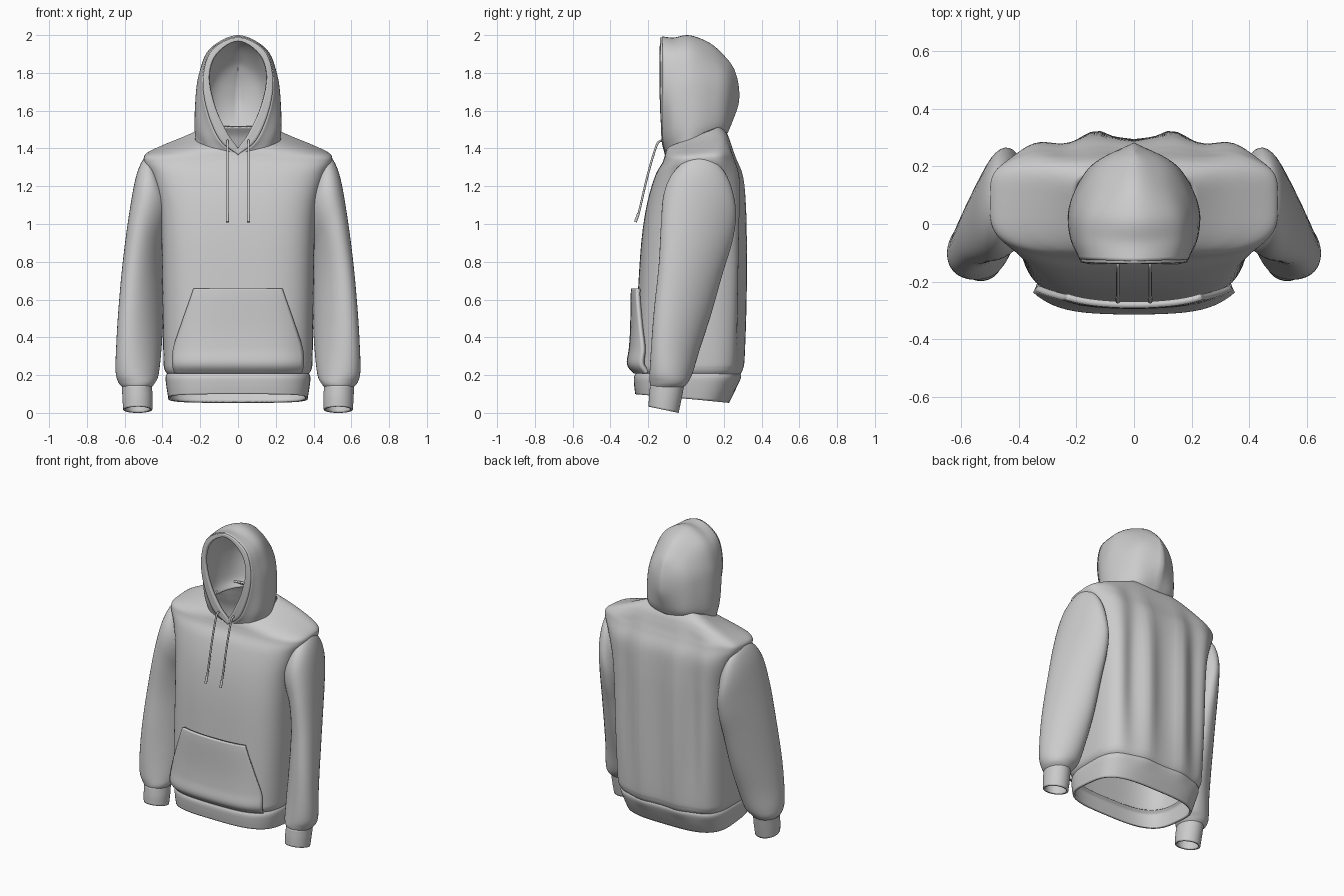
import bpy, bmesh
from math import sin, cos, pi, copysign
from mathutils import Vector


def spline(pts, n):
    """Smooth curve through points, n steps per span."""
    p = [Vector(q) for q in pts]
    p = [p[0] * 2 - p[1]] + p + [p[-1] * 2 - p[-2]]
    out = []
    for i in range(1, len(p) - 2):
        a, b, c, d = p[i - 1:i + 3]
        for k in range(n):
            t = k / n
            out.append(0.5 * (2 * b + (c - a) * t + (2 * a - 5 * b + 4 * c - d) * t * t
                              + (3 * b - a - 3 * c + d) * t ** 3))
    return out + [p[-2]]


def loft(name, rows, closed=True, steps=6, thickness=0.01, mirror=False):
    """Skin of cloth through matching rows of points."""
    cols = [spline(c, steps) for c in zip(*rows)]
    bm = bmesh.new()
    grid = [[bm.verts.new(v) for v in col] for col in cols]
    n = len(grid)
    for i in range(n if closed else n - 1):
        a, b = grid[i], grid[(i + 1) % n]
        for j in range(len(a) - 1):
            bm.faces.new((a[j], b[j], b[j + 1], a[j + 1]))
    bmesh.ops.remove_doubles(bm, verts=bm.verts, dist=0.0005)
    bmesh.ops.recalc_face_normals(bm, faces=bm.faces)
    mesh = bpy.data.meshes.new(name)
    bm.to_mesh(mesh)
    bm.free()
    ob = bpy.data.objects.new(name, mesh)
    bpy.context.collection.objects.link(ob)
    bpy.ops.object.select_all(action='DESELECT')
    ob.select_set(True)
    bpy.context.view_layer.objects.active = ob
    bpy.ops.object.shade_smooth_by_angle(angle=1.0)
    if mirror:
        ob.modifiers.new("mirror", 'MIRROR').use_mirror_merge = False
    sol = ob.modifiers.new("cloth", 'SOLIDIFY')
    sol.thickness, sol.offset = thickness, 0
    return ob


def power(v, e):
    return copysign(abs(v) ** e, v)


def body_ring(z, hx, yf, yb, tilt=0.0, n=96):
    """Boxy oval with soft vertical folds across the back."""
    up = min(1, max(0, (z - 0.14) / 1.27))
    fold = 0.02 * max(0, sin(pi * up)) ** 0.7
    ring = []
    for k in range(n):
        a = 2 * pi * k / n
        e = 0.56 - 0.14 * up if sin(a) > 0 else 0.6
        x, s = hx * power(cos(a), 0.6), power(sin(a), e)
        y = (yf + yb) / 2 + (yb - yf) / 2 * s
        if s > 0:
            y += s * fold * cos(2 * pi * (abs(x) - 0.13) / 0.22)
        ring.append((x, y, z + tilt * s))
    return ring


def arm_ring(xo, zo, xi, zi, yf, yb, tilt=0.0, turn=0.0, n=40):
    """Oval between an outer and an inner arm point, turned forward."""
    ring = []
    for k in range(n):
        a = 2 * pi * k / n
        c, s = cos(a), sin(a)
        ring.append(((xo + xi) / 2 + (xo - xi) / 2 * c,
                     (yf + yb) / 2 + (yb - yf) / 2 * sin(a - turn),
                     (zo + zi) / 2 + (zo - zi) / 2 * c + tilt * s))
    return ring


# Torso with shoulders and open neck
loft("torso", [body_ring(*r) for r in [
    (0.205, 0.368, -0.258, 0.280), (0.235, 0.385, -0.270, 0.292),
    (0.30, 0.390, -0.268, 0.298), (0.60, 0.395, -0.252, 0.300),
    (0.90, 0.400, -0.232, 0.300), (1.10, 0.415, -0.203, 0.298),
    (1.25, 0.455, -0.160, 0.288), (1.33, 0.492, -0.122, 0.258, 0.01),
    (1.367, 0.480, -0.110, 0.244, 0.015), (1.402, 0.390, -0.105, 0.230, 0.03),
    (1.43, 0.300, -0.100, 0.215, 0.042), (1.46, 0.205, -0.093, 0.185, 0.055)]])

# Ribbed waistband, lower at the back
loft("waistband", [body_ring(*r) for r in [
    (0.078, 0.362, -0.262, 0.222, -0.022), (0.14, 0.372, -0.268, 0.258, -0.01),
    (0.19, 0.376, -0.268, 0.282), (0.215, 0.362, -0.250, 0.270)]], thickness=0.014)

# Sleeves
loft("sleeve", [arm_ring(*r) for r in [
    (0.455, 1.33, 0.33, 1.03, -0.03, 0.17), (0.492, 1.345, 0.37, 1.0, -0.09, 0.23),
    (0.535, 1.25, 0.38, 0.93, -0.118, 0.26, 0, 0.2),
    (0.572, 1.05, 0.39, 0.85, -0.128, 0.24, 0, 0.4),
    (0.605, 0.80, 0.395, 0.72, -0.14, 0.19, 0, 0.5),
    (0.628, 0.55, 0.40, 0.52, -0.165, 0.13, 0, 0.5),
    (0.64, 0.35, 0.41, 0.34, -0.18, 0.07, 0, 0.4),
    (0.643, 0.22, 0.425, 0.205, -0.188, 0.03, 0, 0.2),
    (0.63, 0.165, 0.445, 0.16, -0.187, 0.005), (0.605, 0.135, 0.465, 0.135, -0.18, -0.02)]],
    mirror=True)

# Ribbed cuffs
loft("cuff", [arm_ring(*r) for r in [
    (0.602, 0.017, 0.46, 0.017, -0.192, -0.045, -0.016),
    (0.606, 0.08, 0.458, 0.08, -0.190, -0.030, -0.008),
    (0.608, 0.145, 0.462, 0.145, -0.184, -0.016)]], mirror=True, thickness=0.012)


def arch(half):
    """Half arch from neck to crown, smoothed and mirrored."""
    full = half + [(-x, y, z) for x, y, z in half[-2::-1]]
    return spline(full, 6)


# Hood: arches from the face opening to the seam at the back of the head
opening = [(0, -.100, 1.40), (.055, -.118, 1.48), (.120, -.128, 1.62),
           (.152, -.130, 1.78), (.112, -.130, 1.90), (0, -.128, 1.968)]
rim = [(0, -.102, 1.365), (.100, -.120, 1.45), (.168, -.124, 1.62),
       (.182, -.122, 1.78), (.136, -.124, 1.92), (0, -.128, 1.988)]
hood = [
    rim,
    [(.135, -.08, 1.375), (.192, -.072, 1.48), (.213, -.06, 1.62),
     (.20, -.055, 1.78), (.148, -.055, 1.918), (0, -.065, 1.982)],
    [(.218, .00, 1.425), (.225, .015, 1.52), (.220, .03, 1.65),
     (.200, .03, 1.79), (.138, .03, 1.925), (0, .02, 1.994)],
    [(.190, .10, 1.455), (.200, .115, 1.53), (.192, .12, 1.66),
     (.165, .13, 1.78), (.10, .13, 1.89), (0, .13, 1.95)],
    [(.110, .19, 1.475), (.130, .205, 1.53), (.132, .21, 1.65),
     (.112, .215, 1.75), (.07, .215, 1.82), (0, .215, 1.87)],
    [(0, .215, 1.48), (0, .24, 1.54), (0, .272, 1.63),
     (0, .277, 1.70), (0, .268, 1.765), (0, .25, 1.82)]]
loft("hood", [arch(r) for r in hood], closed=False)
loft("hood_hem", [arch(opening), arch(rim)], closed=False, steps=4, thickness=0.02)

# Front pouch pocket
pocket = []
for z, w, y in [(.658, .232, -.280), (.60, .252, -.283), (.45, .303, -.285),
                (.34, .337, -.292), (.26, .342, -.302), (.215, .332, -.268)]:
    pocket.append([(w * u, y + 0.02 * abs(u) ** 2 + 0.06 * abs(w * u / 0.35) ** 5, z)
                   for u in [k / 20 - 1 for k in range(41)]])
loft("pouch_pocket", pocket, closed=False, thickness=0.022)


def cord(name, pts, radius):
    cu = bpy.data.curves.new(name, 'CURVE')
    cu.dimensions = '3D'
    cu.bevel_depth, cu.bevel_resolution, cu.use_fill_caps = radius, 3, True
    path = spline(pts, 6)
    sp = cu.splines.new('POLY')
    sp.points.add(len(path) - 1)
    for p, v in zip(sp.points, path):
        p.co = (*v, 1)
    bpy.context.collection.objects.link(bpy.data.objects.new(name, cu))


# Drawstrings with tips
for side, label in ((-1, "left"), (1, "right")):
    x = 0.056 * side
    cord("drawstring_" + label, [(x, -.115, 1.44), (x, -.145, 1.435), (x, -.168, 1.38),
                                 (x, -.205, 1.25), (x, -.24, 1.10), (x, -.252, 1.05)], 0.006)
    cord("drawstring_tip_" + label, [(x, -.252, 1.055), (x, -.268, 1.01)], 0.008)
